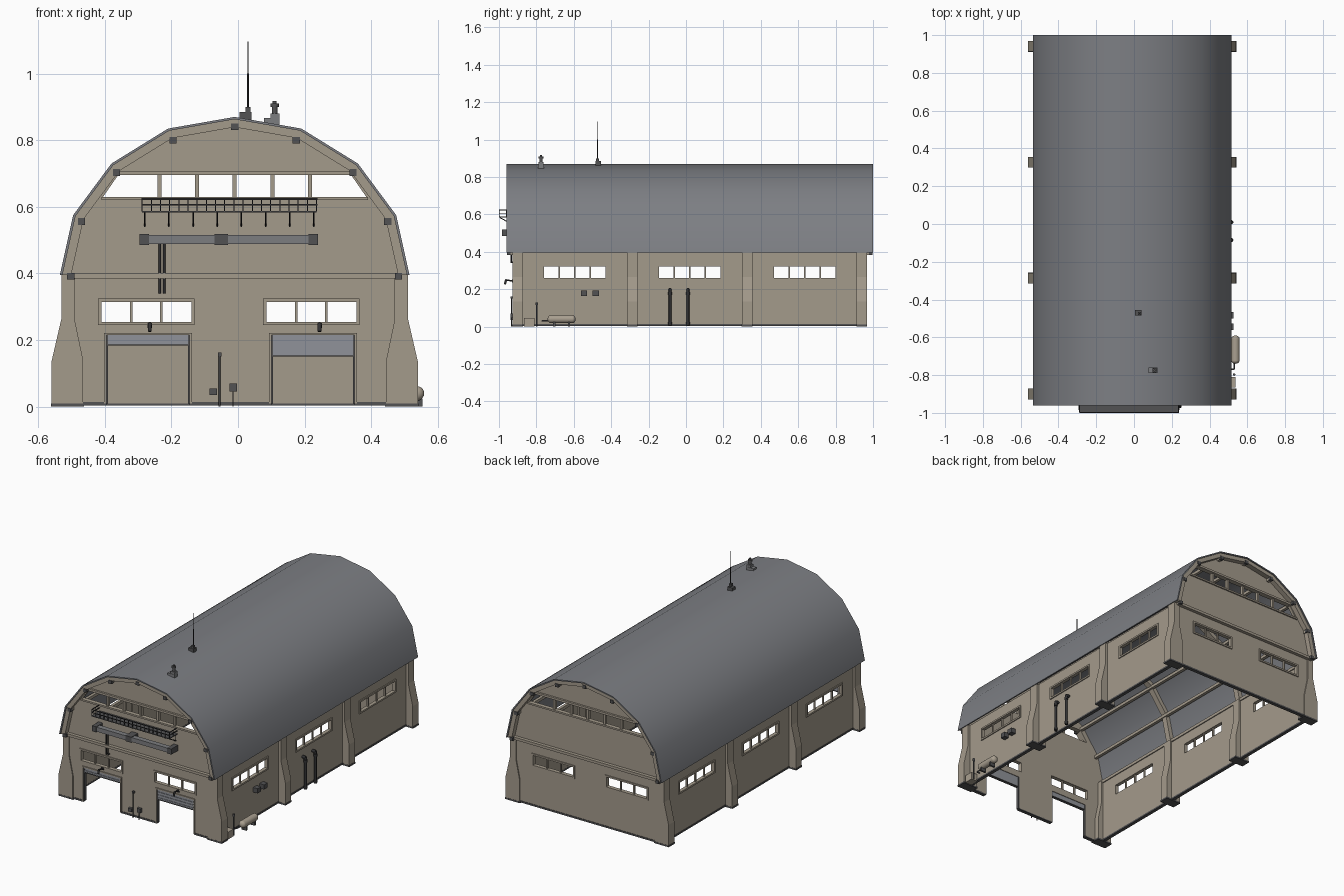
import bpy, bmesh, math
from mathutils import Vector, Matrix

if "Cube" in bpy.data.objects:
    bpy.data.objects.remove(bpy.data.objects["Cube"])

CX = -0.01                      # building centreline
FRONT, BACK = -0.922, 0.962     # outer faces of the end walls
ROOF = [(.525, .395), (.485, .575), (.37, .73), (.2, .835)]


def mat(name, r, g, b):
    m = bpy.data.materials.new(name)
    m.diffuse_color = (r, g, b, 1)
    m.use_nodes = True
    m.node_tree.nodes["Principled BSDF"].inputs["Base Color"].default_value = m.diffuse_color
    return m


WALL = mat("tan_plaster", .37, .325, .26)
SHEET = mat("grey_roof_sheet", .205, .212, .23)
STEEL = mat("mid_grey_steel", .20, .205, .215)
DARK = mat("dark_grey_metal", .085, .085, .088)
BLACK = mat("black_metal", .03, .03, .032)
SHUT = mat("shutter_grey", .28, .29, .32)
CREAM = mat("tank_tan", .40, .35, .28)


def finish(name, bm, m, smooth=None):
    bmesh.ops.recalc_face_normals(bm, faces=bm.faces)
    me = bpy.data.meshes.new(name)
    bm.to_mesh(me)
    bm.free()
    me.materials.append(m)
    o = bpy.data.objects.new(name, me)
    bpy.context.collection.objects.link(o)
    if smooth:
        bpy.ops.object.select_all(action='DESELECT')
        o.select_set(True)
        bpy.context.view_layer.objects.active = o
        bpy.ops.object.shade_smooth_by_angle(angle=math.radians(smooth))
    return o


def add_box(bm, x0, x1, y0, y1, z0, z1):
    mtx = Matrix.Translation(((x0 + x1) / 2, (y0 + y1) / 2, (z0 + z1) / 2)) @ \
        Matrix.Diagonal((abs(x1 - x0), abs(y1 - y0), abs(z1 - z0), 1))
    bmesh.ops.create_cube(bm, size=1, matrix=mtx)


def add_prism(bm, pts, y0, y1):
    a = [bm.verts.new((x, y0, z)) for x, z in pts]
    b = [bm.verts.new((x, y1, z)) for x, z in pts]
    bm.faces.new(a)
    bm.faces.new(b[::-1])
    for i in range(len(a)):
        j = (i + 1) % len(a)
        bm.faces.new((a[i], b[i], b[j], a[j]))


def boxes(name, m, items):
    bm = bmesh.new()
    for it in items:
        add_box(bm, *it)
    return finish(name, bm, m)


def prisms(name, m, items, smooth=None):
    bm = bmesh.new()
    for it in items:
        add_prism(bm, *it)
    return finish(name, bm, m, smooth)


def rods(name, m, items, n=10):
    bm = bmesh.new()
    for a, b, r in items:
        a, b = Vector(a), Vector(b)
        q = (b - a).to_track_quat('Z', 'Y').to_matrix().to_4x4()
        bmesh.ops.create_cone(bm, cap_ends=True, segments=n, radius1=r, radius2=r,
                              depth=(b - a).length, matrix=Matrix.Translation((a + b) / 2) @ q)
    return finish(name, bm, m, 40)


def cut(o, cutter):
    md = o.modifiers.new("openings", 'BOOLEAN')
    md.operation, md.solver, md.object = 'DIFFERENCE', 'EXACT', cutter
    bpy.context.view_layer.objects.active = o
    bpy.ops.object.modifier_apply(modifier=md.name)
    bpy.data.objects.remove(cutter)


def arc(k):
    half = [(CX + x * k, .395 + (z - .395) * k) for x, z in ROOF]
    return half + [(CX, .395 + .475 * k)] + [(2 * CX - x, z) for x, z in half[::-1]]


def window_frame(name, axis, face, out, c, w, z0, z1, panes):
    """Border and mullions around an opening; axis is the wall's long direction."""
    d0, d1, t, h = face + .006 * out, face - .012 * out, .01, w / 2
    parts = [(c - h - t, c + h + t, z0 - t, z0), (c - h - t, c + h + t, z1, z1 + t),
             (c - h - t, c - h, z0, z1), (c + h, c + h + t, z0, z1)]
    items = [(a, b, d0, d1, e, f) for a, b, e, f in parts]
    for i in range(1, panes):
        u = c - h + w * i / panes
        items.append((u - .004, u + .004, face - .002 * out, d1, z0, z1))
    if axis == 'y':
        items = [(d, e, a, b, f, g) for a, b, d, e, f, g in items]
    boxes(name, WALL, items)


# Roof shell and ribs
prisms("roof_shell", SHEET, [(arc(1) + arc(.985)[::-1], -.96, 1.0)], 40)
ring = arc(.986) + arc(.935)[::-1]
prisms("roof_ribs", WALL, [(ring, y, y + .035) for y in (-.953, -.305, .31, .958)])

# Purlins with dark end caps
spots = [(0, .84)] + [(s * x, z) for s in (-1, 1)
                      for x, z in ((.185, .8), (.355, .703), (.46, .556), (.492, .392))]
boxes("purlins", WALL, [(CX + x - .009, CX + x + .009, -.94, .98, z - .009, z + .009) for x, z in spots])
boxes("purlin_caps", DARK, [(CX + x - .011, CX + x + .011, y, y + .018, z - .01, z + .01)
                            for x, z in spots for y in (-.957, .979)])

# End walls with windows, clerestory and doors
WINX, WINW = (-.275, .22), .27
DOORX = (-.27, .225)
clear = [(CX - .395, .63), (CX + .395, .63), (CX + .35, .695), (CX - .35, .695)]
for name, face, out in (("front", FRONT, -1), ("back", BACK, 1)):
    y0, y1 = face, face - .018 * out
    outline = [(CX + .497, .01)] + arc(.987) + [(CX - .497, .01)]
    outline.insert(1, (CX + .497, .395))
    outline.insert(-1, (CX - .497, .395))
    w = prisms(name + "_wall", WALL, [(outline, y0, y1)])
    bm = bmesh.new()
    for x in WINX:
        add_box(bm, x - WINW / 2, x + WINW / 2, face - .1, face + .1, .255, .315)
    add_prism(bm, clear, face - .1, face + .1)
    if name == "front":
        for x in DOORX:
            add_box(bm, x - .125, x + .125, face - .1, face + .1, -.05, .215)
    cutter = finish("cutter", bm, WALL)
    cutter.hide_render = True
    cut(w, cutter)
    for i, x in enumerate(WINX):
        window_frame(f"{name}_window_{i}", 'x', face, out, x, WINW, .255, .315, 3)
    boxes(name + "_clerestory_posts", WALL,
          [(CX + k * .113 - .006, CX + k * .113 + .006, y0, y1, .625, .70) for k in range(-2, 3)])
    boxes(name + "_ledges", WALL,
          [(CX - .5, CX + .5, face + .02 * out, y1, .385, .401),
           (CX - .4, CX + .4, face + .008 * out, y1, .62, .63),
           (CX - .355, CX + .355, face + .012 * out, y1, .695, .708)])

# Side walls and their windows
SIDE = (-.595, .02, .635)
for name, s in (("left", -1), ("right", 1)):
    face = CX + s * .505
    w = boxes(name + "_wall", WALL, [(face, face - s * .016, FRONT, BACK, .01, .395)])
    cutter = boxes("cutter", WALL, [(face - .1, face + .1, y - .165, y + .165, .26, .32) for y in SIDE])
    cutter.hide_render = True
    cut(w, cutter)
    for i, y in enumerate(SIDE):
        window_frame(f"{name}_window_{i}", 'y', face, s, y, .33, .26, .32, 4)

# Buttresses with dark footings
PY = (-.90, -.287, .327, .94)
prof = [(.55, .01), (.55, .135), (.52, .265), (.52, .395), (.48, .395), (.48, .26), (.455, .14), (.455, .01)]
prisms("buttresses", WALL, [([(CX + s * x, z) for x, z in prof], y - .028, y + .028)
                            for s in (-1, 1) for y in PY])
boxes("buttress_footings", DARK, [(CX + s * .452, CX + s * .552, y - .029, y + .029, 0, .01)
                                  for s in (-1, 1) for y in PY])
boxes("base_strips", DARK,
      [(CX + s * .488, CX + s * .508, FRONT, BACK, .004, .014) for s in (-1, 1)] +
      [(CX - .5, CX + .5, BACK - .018, BACK + .003, .004, .014)] +
      [(a, b, FRONT - .003, FRONT + .018, .004, .014) for a, b in ((-.5, -.395), (-.145, .1), (.35, .48))])

# Roller doors: frames and partly raised slatted shutters
for i, (x, low) in enumerate(zip(DOORX, (.188, .155))):
    y0, y1 = FRONT - .006, FRONT + .018
    boxes(f"door_frame_{i}", WALL, [(x - .132, x - .125, y0, y1, 0.01, .222), (x + .125, x + .132, y0, y1, 0.01, .222),
                                    (x - .132, x + .132, y0, y1, .215, .222)])
    boxes(f"door_rails_{i}", DARK, [(x + s * .125, x + s * .12, FRONT, y1, .01, .215) for s in (-1, 1)])
    n = round((.215 - low) / .009)
    h = (.215 - low) / n
    boxes(f"shutter_{i}", SHUT, [(x - .12, x + .12, FRONT + .003 * (k % 2), FRONT + .014, low + k * h, low + (k + 1) * h)
                                 for k in range(n)])
    boxes(f"shutter_bar_{i}", DARK, [(x - .122, x + .122, FRONT - .002, FRONT + .016, low - .005, low)])

# Lamps over the doors
for i, x in enumerate((-.265, .245)):
    rods(f"door_lamp_{i}", BLACK, [((x, FRONT, .243), (x, -.965, .25), .004), ((x, -.962, .25), (x, -.968, .226), .006)])
    boxes(f"door_lamp_base_{i}", BLACK, [(x - .007, x + .007, FRONT - .008, FRONT, .236, .252)])

# Front balcony: floor, rails, bars and brackets
bx0, bx1, by = -.288, .236, -.998
boxes("balcony_floor", DARK, [(bx0, bx1, -1.0, FRONT, .583, .588)])
bars = [(bx0 + (bx1 - bx0) * k / 19, by) for k in range(20)] + [(x, -.96) for x in (bx0, bx1)]
boxes("balcony_railing", BLACK,
      [(x - .0015, x + .0015, y - .0015, y + .0015, .586, .625) for x, y in bars] +
      [(bx0, bx1, by - .002, by + .002, z, z + .004) for z in (.604, .622)] +
      [(x - .002, x + .002, by, FRONT, z, z + .004) for x in (bx0, bx1) for z in (.604, .622)])
bk = [bx0 + .008 + (bx1 - bx0 - .016) * k / 7 for k in range(8)]
rods("balcony_brackets", BLACK, [((x, -.995, .583), (x, FRONT, .542), .0025) for x in bk] +
     [((x, FRONT - .003, .583), (x, FRONT - .003, .54), .0025) for x in bk], 6)

# Duct with collars and down pipes
boxes("front_duct", STEEL, [(-.29, .235, -.982, -.95, .489, .516)])
boxes("duct_collars", DARK, [(a, b, -.985, FRONT, .485, .519) for a, b in ((-.295, -.267), (-.07, -.03), (.212, .24))])
rods("duct_down_pipes", BLACK, [((x, -.935, .34), (x, -.935, .49), .004) for x in (-.235, -.222)] +
     [((x, -.935, .343), (x, FRONT, .343), .004) for x in (-.235, -.222)])

# Control post and boxes between the doors
rods("front_post", DARK, [((-.055, -.932, 0), (-.055, -.932, .16), .003), ((-.015, -.932, 0), (-.015, -.932, .05), .002)])
boxes("front_control_boxes", DARK, [(-.085, -.063, -.938, FRONT, .035, .055), (-.026, -.003, -.938, FRONT, .045, .07),
                                    (-.06, -.05, -.937, FRONT, .15, .162)])

# Rooftop mast
boxes("mast_base", DARK, [(.005, .04, -.485, -.455, .86, .884), (.022, .037, -.482, -.465, .88, .9)])
rods("mast", BLACK, [((.03, -.473, .89), (.03, -.473, 1.0), .003), ((.03, -.473, 1.0), (.03, -.473, 1.097), .0015)], 8)

# Rooftop vent
boxes("vent_base", STEEL, [(.078, .125, -.79, -.76, .845, .866), (.097, .125, -.788, -.762, .86, .88)])
rods("vent_stack", DARK, [((.11, -.775, .87), (.11, -.775, .905), .009), ((.11, -.775, .9), (.11, -.775, .91), .013),
                          ((.11, -.775, .91), (.11, -.775, .918), .006)])

# Right side: pipes, meter boxes, tank and pump
for i, y in enumerate((-.085, .01)):
    rods(f"wall_pipe_{i}", BLACK, [((.515, y, .005), (.515, y, .2), .008), ((.49, y, .198), (.516, y, .198), .009),
                                   ((.515, y, .17), (.515, y, .185), .011), ((.515, y, .01), (.515, y, .025), .011)])
boxes("meter_boxes", DARK, [(.49, .526, y - .017, y + .017, .163, .192) for y in (-.545, -.483)])
bm = bmesh.new()
tank = Matrix.Translation((.537, -.665, .04)) @ Matrix.Rotation(math.pi / 2, 4, 'X')
bmesh.ops.create_cone(bm, cap_ends=False, segments=20, radius1=.022, radius2=.022, depth=.115, matrix=tank)
for s in (-1, 1):
    bmesh.ops.create_uvsphere(bm, u_segments=20, v_segments=10, radius=.0219,
                              matrix=tank @ Matrix.Translation((0, 0, s * .0575)) @ Matrix.Diagonal((1, 1, .8, 1)))
finish("gas_tank", bm, CREAM, 40)
boxes("tank_feet", DARK, [(.52, .554, y - .006, y + .006, 0, .024) for y in (-.705, -.625)])
rods("tank_pipe", DARK, [((.53, -.77, .03), (.53, -.735, .03), .004), ((.53, -.77, .03), (.51, -.77, .03), .004)])
boxes("pump_box", CREAM, [(.495, .537, -.865, -.81, 0, .045)])
rods("pump_post", DARK, [((.53, -.797, 0), (.53, -.797, .13), .004), ((.53, -.797, .115), (.53, -.797, .13), .007)])
